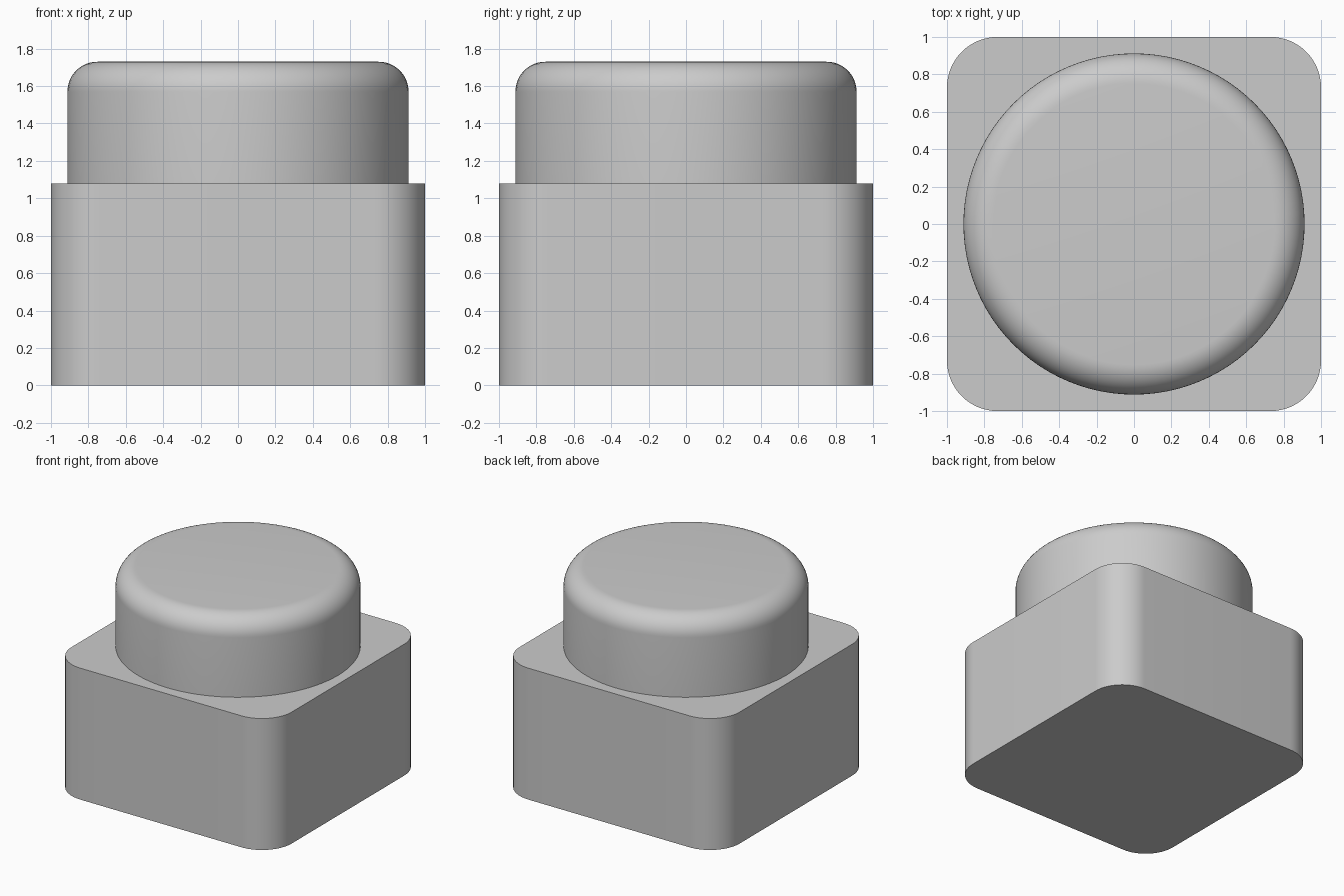
import bpy
import bmesh
import math

cube = bpy.data.objects.get("Cube")
if cube:
    bpy.data.objects.remove(cube, do_unlink=True)

# Single grey finish
GREY = (0.6, 0.6, 0.6, 1.0)
grey = bpy.data.materials.new("light_grey")
grey.use_nodes = True
grey.diffuse_color = GREY
grey.node_tree.nodes["Principled BSDF"].inputs["Base Color"].default_value = GREY

BASE_TOP = 1.08
TOTAL_HEIGHT = 1.73


def finish(bm, name, z):
    """Turn a bmesh into a smooth-shaded object with sharp creases kept."""
    mesh = bpy.data.meshes.new(name)
    bm.normal_update()
    bm.to_mesh(mesh)
    bm.free()
    mesh.materials.append(grey)
    obj = bpy.data.objects.new(name, mesh)
    obj.location.z = z
    bpy.context.collection.objects.link(obj)
    bpy.ops.object.select_all(action='DESELECT')
    obj.select_set(True)
    bpy.context.view_layer.objects.active = obj
    bpy.ops.object.shade_smooth_by_angle(angle=math.radians(30))
    return obj


def round_edges(bm, edges, radius, segments):
    bmesh.ops.bevel(bm, geom=edges, offset=radius, offset_type='OFFSET',
                    segments=segments, profile=0.5, affect='EDGES')


# Square base block with rounded upright corners
bm = bmesh.new()
bmesh.ops.create_cube(bm, size=2)
bmesh.ops.scale(bm, vec=(1, 1, BASE_TOP / 2), verts=bm.verts)
upright = [e for e in bm.edges if abs(e.verts[0].co.z - e.verts[1].co.z) > 0.1]
round_edges(bm, upright, 0.27, 16)
finish(bm, "base_block", BASE_TOP / 2)

# Round knob with a rounded top rim
height = TOTAL_HEIGHT - BASE_TOP
bm = bmesh.new()
bmesh.ops.create_cone(bm, cap_ends=True, segments=96, radius1=0.912,
                      radius2=0.912, depth=height)
rim = [e for e in bm.edges if all(v.co.z > 0 for v in e.verts)]
round_edges(bm, rim, 0.16, 12)
finish(bm, "round_knob", BASE_TOP + height / 2)
